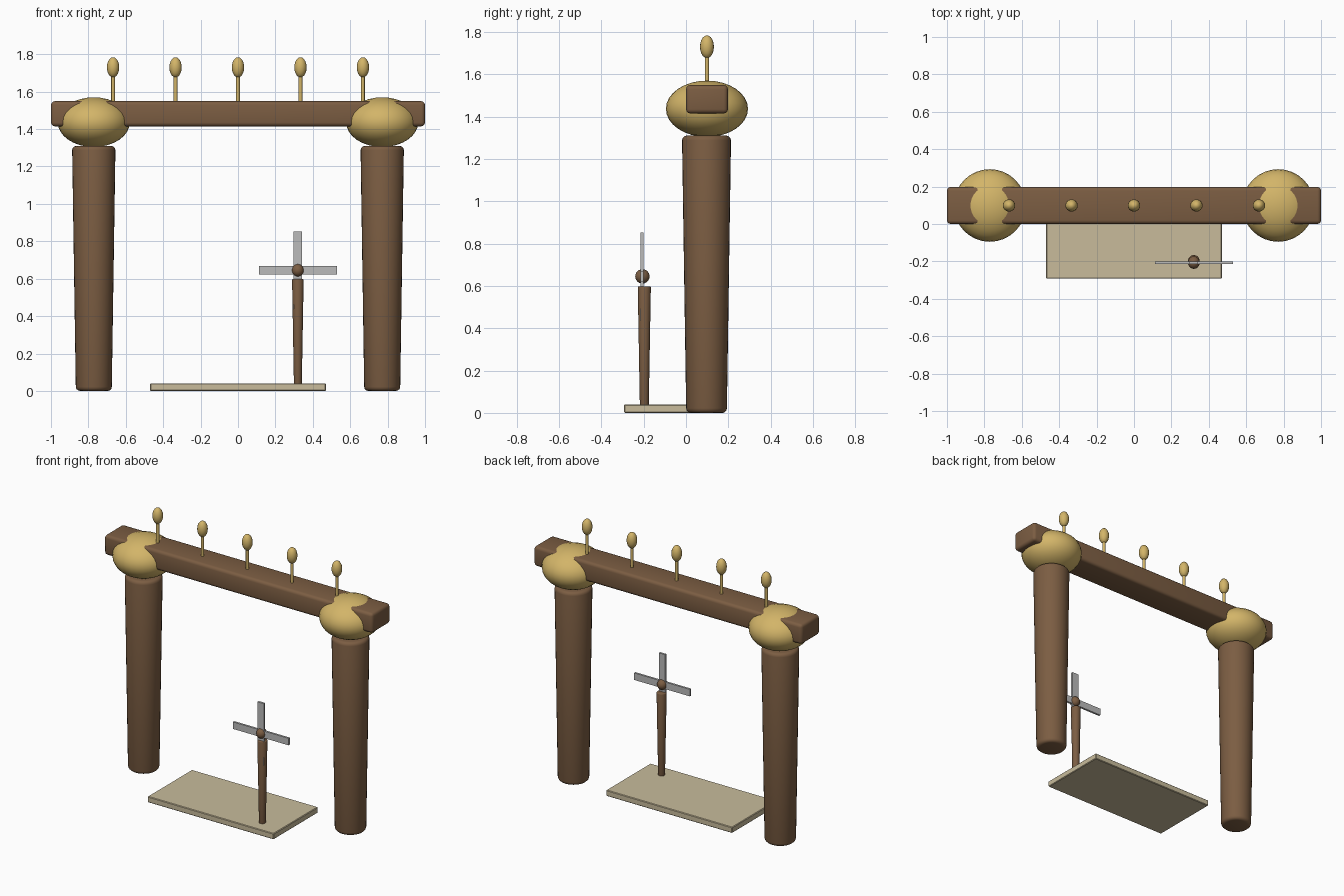
import bpy, bmesh, math
from mathutils import Matrix

if "Cube" in bpy.data.objects:
    bpy.data.objects.remove(bpy.data.objects["Cube"])


def material(name, rgb):
    m = bpy.data.materials.new(name)
    m.diffuse_color = (*rgb, 1)
    m.use_nodes = True
    m.node_tree.nodes["Principled BSDF"].inputs["Base Color"].default_value = m.diffuse_color
    return m


WOOD = material("wood", (0.20, 0.11, 0.055))
GOLD = material("gold", (0.65, 0.46, 0.14))
STONE = material("pale_stone", (0.58, 0.50, 0.33))
STEEL = material("steel", (0.5, 0.5, 0.5))


def finish(bm, name, loc, mat, bevel=0.0, segs=3):
    if bevel:
        edges = [e for e in bm.edges if e.calc_face_angle(0) > math.radians(40)]
        bmesh.ops.bevel(bm, geom=edges, offset=bevel, segments=segs,
                        profile=0.5, affect='EDGES')
    me = bpy.data.meshes.new(name)
    bm.to_mesh(me)
    bm.free()
    me.materials.append(mat)
    ob = bpy.data.objects.new(name, me)
    ob.location = loc
    bpy.context.collection.objects.link(ob)
    bpy.ops.object.select_all(action='DESELECT')
    ob.select_set(True)
    bpy.context.view_layer.objects.active = ob
    bpy.ops.object.shade_smooth_by_angle(angle=math.radians(35))
    return ob


def box(name, loc, size, mat, bevel=0.0, segs=3):
    bm = bmesh.new()
    bmesh.ops.create_cube(bm, size=1, matrix=Matrix.Diagonal((*size, 1)))
    return finish(bm, name, loc, mat, bevel, segs)


def shaft(name, x, y, z0, z1, r0, r1, mat, bevel=0.0, sides=32):
    bm = bmesh.new()
    bmesh.ops.create_cone(bm, cap_ends=True, segments=sides,
                          radius1=r0, radius2=r1, depth=z1 - z0)
    return finish(bm, name, (x, y, (z0 + z1) / 2), mat, bevel)


def ball(name, loc, radii, mat, u=32, v=16):
    bm = bmesh.new()
    bmesh.ops.create_uvsphere(bm, u_segments=u, v_segments=v, radius=1,
                              matrix=Matrix.Diagonal((*radii, 1)))
    return finish(bm, name, loc, mat)


# Gate: two tapered columns with squashed gold capitals
for side, sx in (("left", -1), ("right", 1)):
    x = 0.771 * sx
    shaft(f"column_{side}", x, 0.097, 0.0, 1.31, 0.096, 0.116, WOOD, 0.022)
    ball(f"capital_{side}", (x, 0.099, 1.437), (0.193, 0.194, 0.133), GOLD)

# Crossbeam
box("crossbeam", (0, 0.099, 1.482), (2.0, 0.198, 0.134), WOOD, 0.02)

# Row of finials on the beam
for i in range(5):
    x = (i - 2) * 0.334
    shaft(f"finial_stem_{i + 1}", x, 0.099, 1.53, 1.70, 0.01, 0.01, GOLD, sides=12)
    ball(f"finial_bulb_{i + 1}", (x, 0.099, 1.73), (0.033, 0.033, 0.054), GOLD, 16, 10)

# Floor slab
box("floor_slab", (0, -0.056, 0.02), (0.94, 0.472, 0.04), STONE, 0.004, 1)

# Small pinwheel standing on the slab
PX, PZ = 0.32, 0.645
shaft("pinwheel_post", PX, -0.197, 0.03, 0.598, 0.021, 0.031, WOOD, 0.006, 24)
ball("pinwheel_hub", (PX, -0.206, PZ), (0.032, 0.034, 0.034), WOOD, 20, 12)
for i in range(4):
    a = i * math.pi / 2
    blade = box(f"pinwheel_blade_{i + 1}",
                (PX + 0.104 * math.cos(a), -0.208, PZ + 0.104 * math.sin(a)),
                (0.208, 0.014, 0.047), STEEL)
    blade.rotation_euler.y = -a
